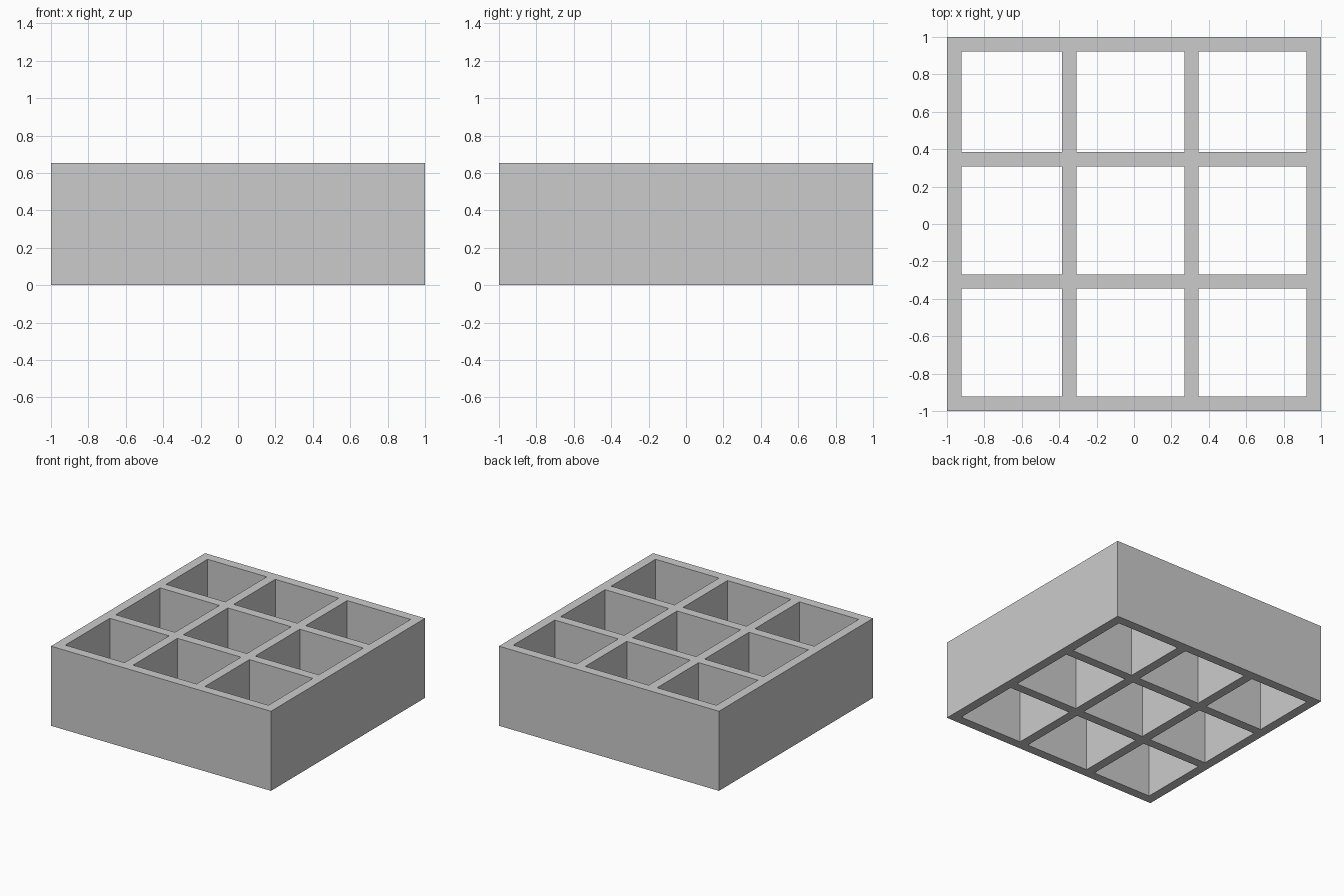
import bpy
import bmesh

cube = bpy.data.objects.get("Cube")
if cube:
    bpy.data.objects.remove(cube, do_unlink=True)

UNIT = 1 / 13          # one wall thickness
HEIGHT = 8.5 * UNIT

grey = bpy.data.materials.new("plain grey")
grey.use_nodes = True
colour = (0.6, 0.6, 0.6, 1)
grey.diffuse_color = colour
grey.node_tree.nodes["Principled BSDF"].inputs["Base Color"].default_value = colour

# Wall edges along x; odd intervals are the open cells
x_lines = [n * UNIT for n in (-13, -12, -5, -4, 3.5, 4.5, 12, 13)]
y_lines = [-x for x in reversed(x_lines)]

# Lattice footprint: every grid square except the nine cells
bm = bmesh.new()
verts = [[bm.verts.new((x, y, 0)) for y in y_lines] for x in x_lines]
for i in range(len(x_lines) - 1):
    for j in range(len(y_lines) - 1):
        if i % 2 and j % 2:
            continue
        bm.faces.new((verts[i][j], verts[i + 1][j],
                      verts[i + 1][j + 1], verts[i][j + 1]))

# Raise the footprint into solid walls, open above and below
raised = bmesh.ops.extrude_face_region(bm, geom=bm.faces[:], use_keep_orig=True)
top = [g for g in raised["geom"] if isinstance(g, bmesh.types.BMVert)]
bmesh.ops.translate(bm, verts=top, vec=(0, 0, HEIGHT))
bmesh.ops.recalc_face_normals(bm, faces=bm.faces[:])

# Merge coplanar strips into clean flat walls
bmesh.ops.dissolve_limit(bm, angle_limit=0.01, verts=bm.verts[:], edges=bm.edges[:])

mesh = bpy.data.meshes.new("divider_tray")
bm.to_mesh(mesh)
bm.free()
mesh.materials.append(grey)
tray = bpy.data.objects.new("divider_tray", mesh)
bpy.context.collection.objects.link(tray)
